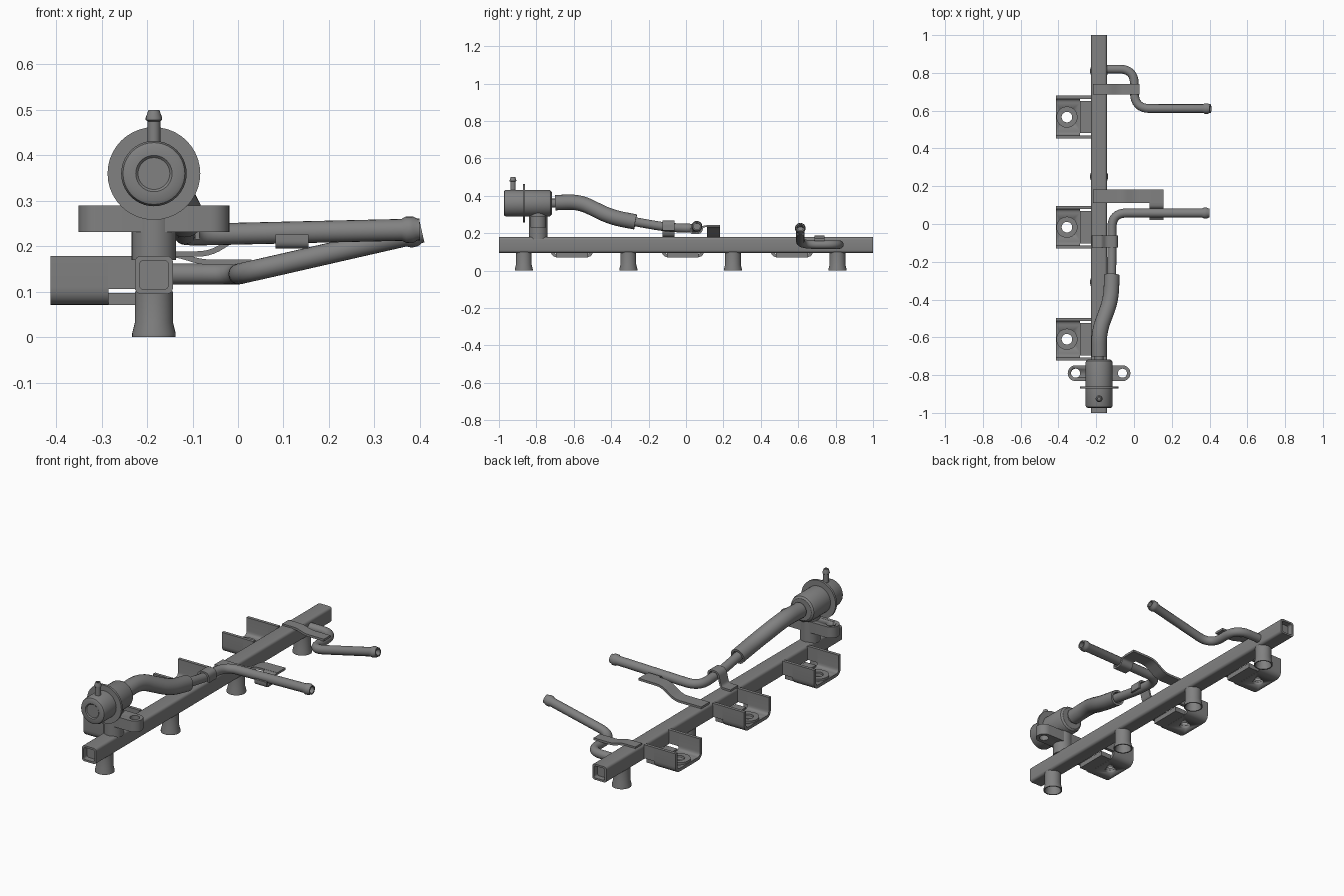
import bpy, bmesh, math
from mathutils import Vector

if "Cube" in bpy.data.objects:
    bpy.data.objects.remove(bpy.data.objects["Cube"])

steel = bpy.data.materials.new("grey_steel")
steel.use_nodes = True
GREY = (0.22, 0.22, 0.22, 1)
steel.diffuse_color = GREY
steel.node_tree.nodes["Principled BSDF"].inputs["Base Color"].default_value = GREY

RX, RZ = -0.185, 0.137          # rail axis
X, Y, Z = Vector((1, 0, 0)), Vector((0, 1, 0)), Vector((0, 0, 1))


def finish(name, bm):
    bmesh.ops.recalc_face_normals(bm, faces=bm.faces)
    me = bpy.data.meshes.new(name)
    bm.to_mesh(me)
    bm.free()
    me.materials.append(steel)
    me.shade_smooth()
    me.set_sharp_from_angle(angle=math.radians(32))
    ob = bpy.data.objects.new(name, me)
    bpy.context.scene.collection.objects.link(ob)
    return ob


def loft(name, rings, closed=False):
    """Skin a list of equal-length point rings."""
    bm = bmesh.new()
    rows = [[bm.verts.new(p) for p in r] for r in rings]
    n = len(rows[0])
    pairs = list(zip(rows, rows[1:])) + ([(rows[-1], rows[0])] if closed else [])
    for a, b in pairs:
        for i in range(n):
            j = (i + 1) % n
            bm.faces.new((a[i], a[j], b[j], b[i]))
    if not closed:
        bm.faces.new(rows[0])
        bm.faces.new(rows[-1])
    return finish(name, bm)


def circle(centre, axis, r, n):
    u = axis.cross(Z if abs(axis.z) < 0.9 else X).normalized()
    v = axis.cross(u)
    return [centre + r * (u * math.cos(t) + v * math.sin(t))
            for t in (2 * math.pi * i / n for i in range(n))]


def lathe(name, origin, axis, profile, n=32, closed=False):
    return loft(name, [circle(Vector(origin) + axis * h, axis, r, n)
                       for r, h in profile], closed)


def fillet(points, radius, steps=8):
    pts = [Vector(p) for p in points]
    out = [pts[0]]
    for a, b, c in zip(pts, pts[1:], pts[2:]):
        d = min(radius, (a - b).length * 0.49, (c - b).length * 0.49)
        p, q = b + (a - b).normalized() * d, b + (c - b).normalized() * d
        for i in range(steps + 1):
            t = i / steps
            out.append(p * (1 - t) ** 2 + b * 2 * t * (1 - t) + q * t * t)
    return out + [pts[-1]]


def tangents(path):
    last = len(path) - 1
    return [(path[min(i + 1, last)] - path[max(i - 1, 0)]).normalized()
            for i in range(last + 1)]


def tube(name, points, r, bend, bead=0.0, n=20):
    """Round tube along a filleted path, with a bored end and optional bead."""
    path = fillet(points, bend)
    tan = tangents(path)
    end, t = path.pop(), tan.pop()
    secs = [(p, d, r) for p, d in zip(path, tan)]
    if bead:
        secs += [(end - t * k, t, r + e) for k, e in
                 ((0.04, 0), (0.03, bead), (0.015, bead), (0.005, 0))]
    secs += [(end, t, r), (end, t, r * 0.72), (end - t * 0.06, t, r * 0.72)]
    return loft(name, [circle(p, d, q, n) for p, d, q in secs])


def strip(name, points, width, thick, bend):
    """Bent sheet metal: a path thickened, and swept by the width vector."""
    path = fillet(points, bend, 5)
    w = width.normalized()
    side = [t.cross(w) * thick / 2 for t in tangents(path)]
    outline = [p + s for p, s in zip(path, side)]
    outline += [p - s for p, s in zip(path[::-1], side[::-1])]
    return loft(name, [[p - width / 2 for p in outline], [p + width / 2 for p in outline]])


def box(name, x, y, z):
    bm = bmesh.new()
    bmesh.ops.create_cube(bm, size=1)
    for v in bm.verts:
        v.co = [a + (b - a) * (c + 0.5) for c, (a, b) in zip(v.co, (x, y, z))]
    return finish(name, bm)


def drill(ob, x, y, z, r):
    cutter = lathe("drill_cutter", (x, y, z), Z, [(r, -0.1), (r, 0.1)])
    cutter.hide_render = True
    mod = ob.modifiers.new("hole", 'BOOLEAN')
    mod.operation, mod.solver, mod.object = 'DIFFERENCE', 'EXACT', cutter
    dg = bpy.context.evaluated_depsgraph_get()
    ob_mesh = bpy.data.meshes.new_from_object(ob.evaluated_get(dg))
    ob.modifiers.clear()
    ob.data = ob_mesh
    bpy.data.objects.remove(cutter)


# Square rail with rounded edges and recessed ends
def rounded_square(y, half, r):
    pts = []
    for k in range(4):
        a0 = k * math.pi / 2
        cx, cz = [(1, 1), (-1, 1), (-1, -1), (1, -1)][k]
        for i in range(5):
            a = a0 + i * math.pi / 8
            pts.append(Vector((RX + cx * (half - r) + r * math.cos(a), y,
                               RZ + cz * (half - r) + r * math.sin(a))))
    return pts


loft("rail", [rounded_square(y, h, r) for y, h, r in
              ((-0.97, 0.032, 0.01), (-1, 0.032, 0.01), (-1, 0.042, 0.014),
               (1, 0.042, 0.014), (1, 0.032, 0.01), (0.97, 0.032, 0.01))])

# Injector cups
for i in range(4):
    lathe(f"injector_cup_{i + 1}", (RX, -0.867 + 0.559 * i, 0), Z,
          [(0.036, 0.075), (0.036, 0.03), (0.042, 0), (0.048, 0), (0.048, 0.008),
           (0.042, 0.032), (0.042, 0.1)])

# Mounting brackets: bent channel, tongue, side arms and washer
for i, y in enumerate((-0.61, -0.017, 0.566)):
    w = 0.105
    xm = -0.349
    channel = strip(f"bracket_channel_{i + 1}",
                    [(xm, y - w, 0.179), (xm, y - w, 0.079), (xm, y + w, 0.079), (xm, y + w, 0.179)],
                    X * 0.128, 0.017, 0.03)
    drill(channel, -0.355, y, 0.08, 0.028)
    box(f"bracket_tongue_{i + 1}", (-0.286, -0.222), (y - 0.085, y + 0.085), (0.071, 0.097))
    for s, tag in ((-1, "front"), (1, "back")):
        a, b = sorted((y + s * (w - 0.0085), y + s * (w + 0.0085)))
        box(f"bracket_arm_{tag}_{i + 1}", (-0.286, -0.225), (a, b), (0.106, 0.179))
    lathe(f"bracket_washer_{i + 1}", (-0.355, y, 0.085), Z,
          [(0.028, 0), (0.056, 0), (0.056, 0.014), (0.028, 0.014)], closed=True)

# Pressure regulator
PY, PZ = -0.79, 0.36
lathe("regulator_body", (RX, 0, PZ), Y,
      [(0.035, -0.969), (0.04, -0.974), (0.06, -0.974), (0.068, -0.97), (0.072, -0.96),
       (0.072, -0.872), (0.102, -0.872), (0.102, -0.86), (0.072, -0.86),
       (0.072, -0.735), (0.068, -0.724), (0.058, -0.717), (0.024, -0.717), (0.024, -0.68)], n=40)
lathe("regulator_neck", (RX, PY, 0), Z, [(0.049, 0.17), (0.049, 0.32)])
lathe("vacuum_nipple", (RX, -0.925, 0), Z,
      [(0.014, 0.41), (0.014, 0.475), (0.018, 0.478), (0.018, 0.483), (0.012, 0.5),
       (0.006, 0.5), (0.006, 0.47)], n=20)

# Regulator mounting plate with two drilled ears
ears = (RX + 0.124, RX - 0.124)
outline = [(ears[k] + 0.042 * math.cos(a), PY + 0.042 * math.sin(a))
           for k in (0, 1) for a in
           (math.pi * (k - 0.5 + i / 14) for i in range(15))]
plate = loft("regulator_plate", [[Vector((x, y, z)) for x, y in outline] for z in (0.231, 0.29)])
for x in ears:
    drill(plate, x, PY, 0.26, 0.024)

# Hose and the two pipes
tube("rubber_hose", [(RX, -0.7, 0.363), (RX, -0.57, 0.368), (-0.122, -0.4, 0.285),
                     (-0.117, -0.27, 0.26)], 0.041, 0.09)
tube("return_pipe", [(-0.119, -0.34, 0.273), (-0.117, -0.1, 0.23), (-0.117, 0.058, 0.225),
                     (0.4, 0.058, 0.237)], 0.024, 0.1, 0.005)
tube("feed_pipe", [(-0.16, 0.82, 0.139), (0.002, 0.82, 0.139), (0.002, 0.611, 0.139),
                   (0.405, 0.611, 0.231)], 0.023, 0.085, 0.005)

# Sheet metal pipe supports
y = 0.714
strip("feed_pipe_support", [(-0.218, y, 0.182), (-0.135, y, 0.182), (-0.08, y, 0.165),
                            (0.03, y, 0.165)], Y * 0.055, 0.012, 0.02)
y = 0.147
strip("return_pipe_arm", [(-0.218, y, 0.183), (-0.06, y, 0.183), (0.02, y, 0.236),
                          (0.155, y, 0.238)], Y * 0.07, 0.012, 0.03)
x = 0.119
strip("return_pipe_cradle", [(x, 0.12, 0.238), (x, 0.088, 0.236), (x, 0.08, 0.202),
                             (x, 0.026, 0.2), (x, 0.026, 0.226)], X * 0.072, 0.01, 0.015)
y = -0.093
strip("return_pipe_clamp", [(-0.222, y, 0.184), (-0.165, y, 0.184), (-0.145, y, 0.262),
                            (-0.091, y, 0.262), (-0.089, y, 0.215)], Y * 0.065, 0.01, 0.02)
